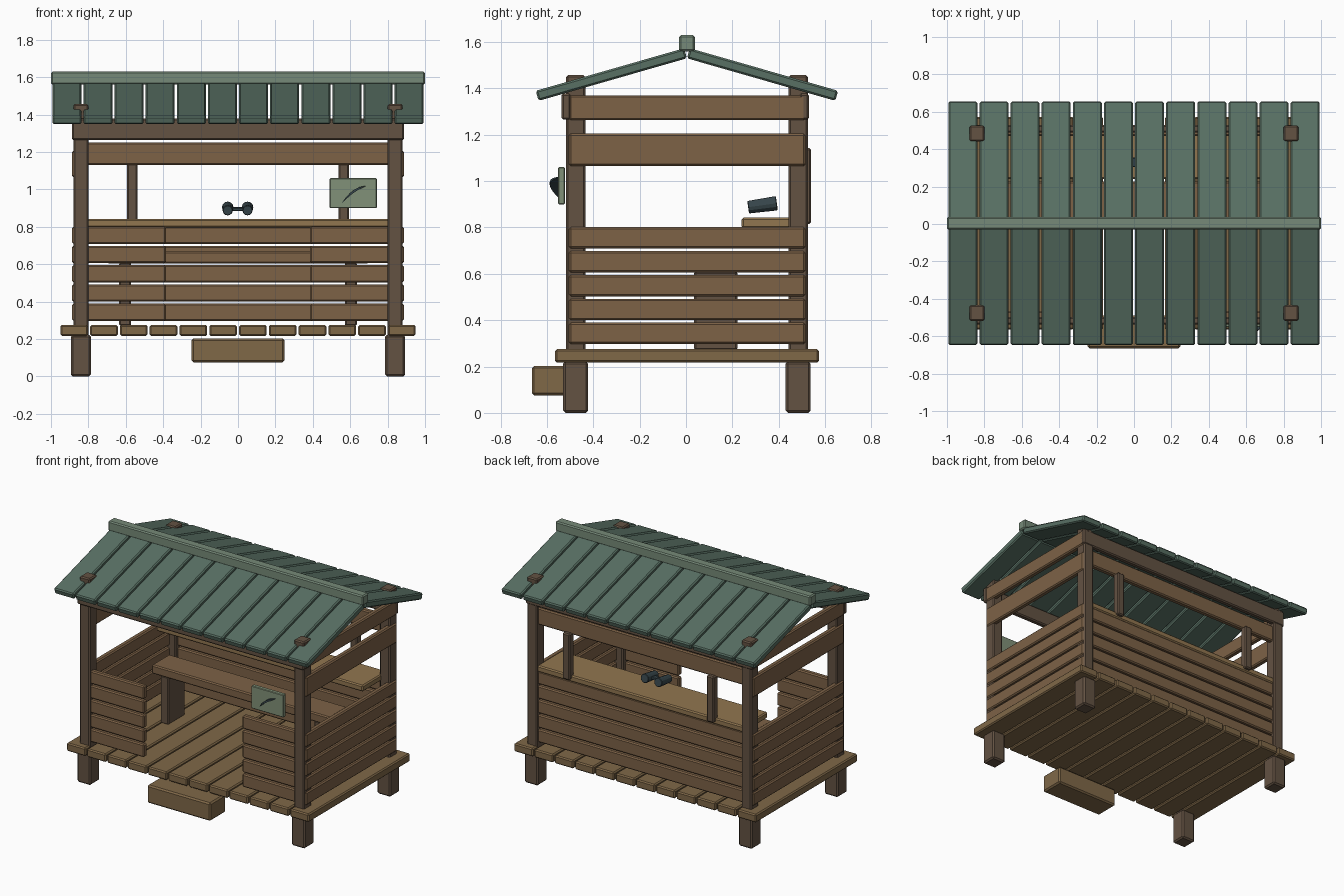
import bpy, bmesh, math
from mathutils import Matrix, Vector

if "Cube" in bpy.data.objects:
    bpy.data.objects.remove(bpy.data.objects["Cube"])

CY = 0.004  # small depth offset of the whole frame


def mat(name, r, g, b):
    m = bpy.data.materials.new(name)
    m.diffuse_color = (r, g, b, 1)
    m.use_nodes = True
    m.node_tree.nodes["Principled BSDF"].inputs["Base Color"].default_value = m.diffuse_color
    return m


POST = mat("dark_wood", .125, .084, .055)
PLANK = mat("plank_wood", .205, .122, .062)
FLOOR = mat("floor_wood", .215, .138, .064)
TOP = mat("light_wood", .283, .181, .080)
ROOF = mat("green_roof", .098, .162, .127)
RIDGE = mat("pale_green", .180, .254, .188)
SIGN = mat("sign_green", .220, .283, .188)
DARK = mat("dark_slate", .038, .061, .070)


def finish(name, bm, m, bevel=0.0):
    me = bpy.data.meshes.new(name)
    bmesh.ops.recalc_face_normals(bm, faces=bm.faces)
    bm.to_mesh(me)
    bm.free()
    me.materials.append(m)
    ob = bpy.data.objects.new(name, me)
    bpy.context.collection.objects.link(ob)
    if bevel:
        mod = ob.modifiers.new("edge_bevel", 'BEVEL')
        mod.width = bevel
        mod.segments = 1
    return ob


def box(name, x, y, z, m, bevel=.008):
    """Bevelled box from (min, max) ranges."""
    bm = bmesh.new()
    bmesh.ops.create_cube(bm, size=1)
    for v in bm.verts:
        v.co = Vector([(r[0] + r[1]) / 2 + c * (r[1] - r[0]) for r, c in zip((x, y, z), v.co)])
    return finish(name, bm, m, bevel)


# Corner posts with thicker feet
for sx, side in ((-1, "left"), (1, "right")):
    for sy, end in ((-1, "front"), (1, "back")):
        px, py = sx * .84, CY + sy * .48
        box(f"{end}_{side}_post", (px - .04, px + .04), (py - .042, py + .042), (.2, 1.457), POST)
        box(f"{end}_{side}_foot", (px - .053, px + .053), (py - .054, py + .054), (0, .222), POST, .01)

# Floor boards
for i in range(12):
    c = (i - 5.5) * .1592
    box(f"floor_board_{i + 1}", (c - .074, c + .074), (-.565, .573), (.217, .275), FLOOR)

# Entrance step
box("entrance_step", (-.248, .248), (-.665, -.49), (.075, .203), FLOOR, .01)

# Lower wall planks on all four sides, with a doorway in the front
for i in range(5):
    z = (.297 + i * .103, .389 + i * .103)
    for s, side in ((-1, "left"), (1, "right")):
        box(f"{side}_wall_plank_{i + 1}", sorted((s * .848, s * .888)), (-.505, .515), z, PLANK)
        box(f"front_{side}_wall_plank_{i + 1}", sorted((s * .385, s * .815)), (-.505, -.465), z, PLANK)
    box(f"back_wall_plank_{i + 1}", (-.815, .815), (.47, .51), z, PLANK)

# Upper side rails
for s, side in ((-1, "left"), (1, "right")):
    x = sorted((s * .848, s * .888))
    box(f"{side}_window_rail", x, (-.505, .515), (1.065, 1.205), PLANK)
    box(f"{side}_top_rail", x, (-.505, .515), (1.263, 1.37), PLANK)

# Front and back headers, back window rail and uprights
box("front_header", (-.888, .888), (-.537, -.497), (1.265, 1.378), POST)
box("back_header", (-.888, .888), (.49, .53), (1.265, 1.378), POST)
box("back_window_rail", (-.815, .815), (.47, .51), (1.13, 1.25), PLANK)
for s, side in ((-1, "left"), (1, "right")):
    c = s * .565
    box(f"{side}_window_upright", (c - .028, c + .028), (.485, .54), (.815, 1.142), POST)

# Viewing counter along the back window
box("viewing_counter", (-.81, .81), (.24, .515), (.797, .842), TOP)

# Bench
box("bench_seat", (-.70, .70), (.03, .227), (.605, .668), PLANK)
for s, side in ((-1, "left"), (1, "right")):
    c = s * .603
    box(f"{side}_bench_leg", (c - .032, c + .032), (.035, .222), (.27, .61), POST)

# Roof planks on both slopes
SLOPE = math.radians(16)
LENGTH = .64 / math.cos(SLOPE)
for s, side in ((-1, "front"), (1, "back")):
    for i in range(12):
        c = (i - 5.5) * .1664
        ob = box(f"{side}_roof_plank_{i + 1}", (c - .0775, c + .0775),
                 sorted((0, s * LENGTH)), (0, .045), ROOF)
        ob.data.transform(Matrix.Translation((0, CY, 1.53)) @ Matrix.Rotation(-s * SLOPE, 4, 'X'))

# Ridge beam
box("ridge_beam", (-1, 1), (CY - .034, CY + .034), (1.56, 1.63), RIDGE)

# Sign board with a curved raised mark
box("sign_board", (.49, .742), (-.552, -.522), (.90, 1.06), SIGN, .004)
bm = bmesh.new()
rows = []
for i in range(9):
    t = i / 8
    x = .557 + .125 * t
    z = .93 + .088 * t + .016 * math.sin(math.pi * t)
    h = .036 * math.sin(math.pi * t) + .002
    w = .0045 * math.sin(math.pi * t) + .001
    rows.append([bm.verts.new((x + dx, y, z + dz)) for dx, dz, y in
                 ((-w * .6, w, -.548), (w * .6, -w, -.548),
                  (w * .6, -w, -.55 - h), (-w * .6, w, -.55 - h))])
for a, b in zip(rows, rows[1:]):
    for k in range(4):
        bm.faces.new((a[k], a[(k + 1) % 4], b[(k + 1) % 4], b[k]))
bm.faces.new(rows[0])
bm.faces.new(rows[-1][::-1])
finish("sign_mark", bm, DARK)

# Binoculars resting on the counter, tilted up to the window
TILT = Matrix.Translation((-.002, .33, .896)) @ Matrix.Rotation(math.radians(8), 4, 'X')
for s, side in ((-1, "left"), (1, "right")):
    bm = bmesh.new()
    bmesh.ops.create_cone(bm, cap_ends=True, segments=12, radius1=.027, radius2=.031, depth=.125,
                          matrix=TILT @ Matrix.Translation((s * .053, 0, 0)) @ Matrix.Rotation(-math.pi / 2, 4, 'X'))
    finish(f"{side}_binocular_barrel", bm, DARK, .003)
bridge = box("binocular_bridge", (-.04, .04), (-.025, .025), (-.008, .008), DARK, .003)
bridge.data.transform(TILT)
